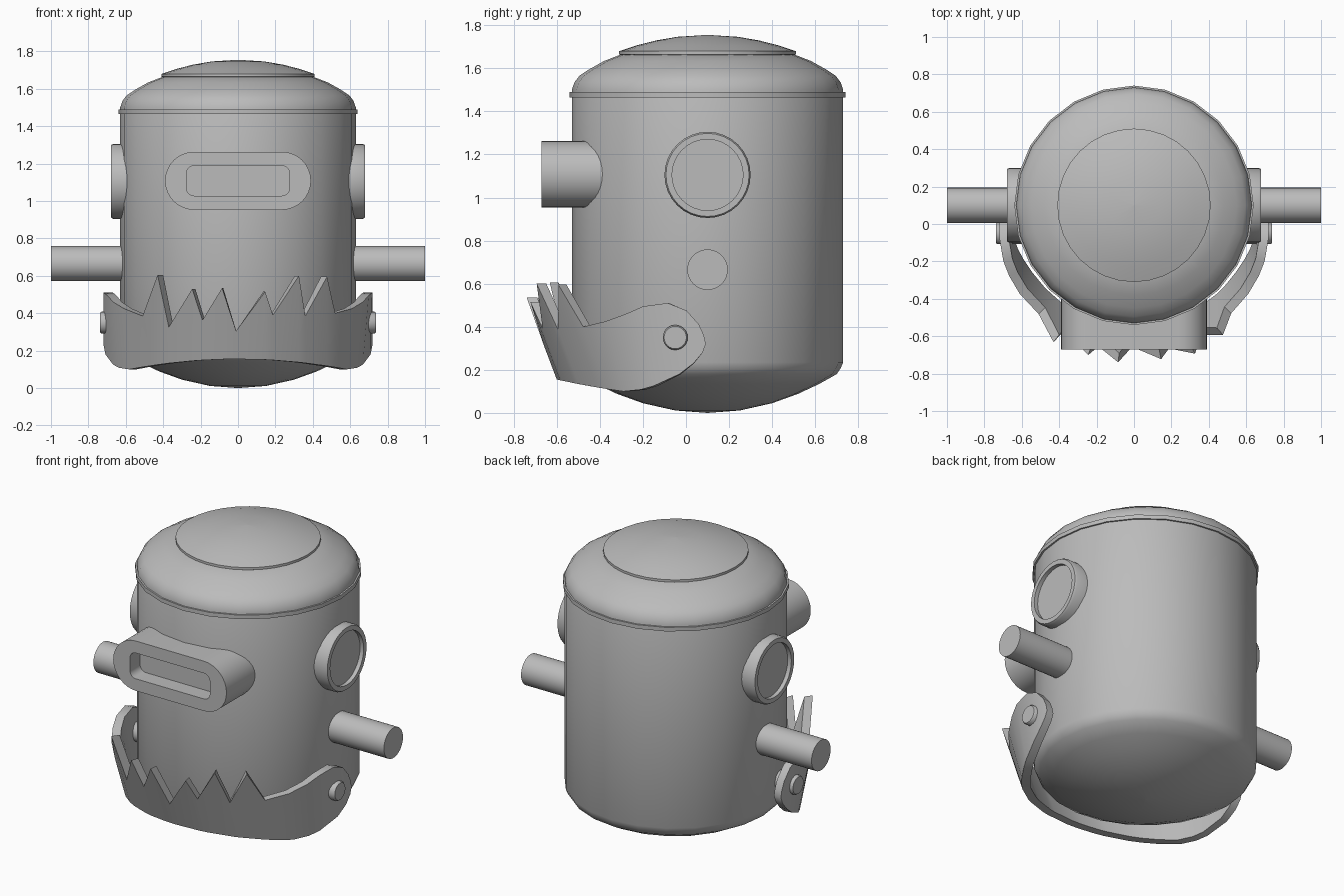
import bpy, bmesh
from math import sin, cos, asin, pi, radians
from mathutils import Matrix, Vector

if "Cube" in bpy.data.objects:
    bpy.data.objects.remove(bpy.data.objects["Cube"])

metal = bpy.data.materials.new("grey_metal")
metal.use_nodes = True
GREY = (0.5, 0.5, 0.5, 1)
metal.diffuse_color = GREY
metal.node_tree.nodes["Principled BSDF"].inputs["Base Color"].default_value = GREY


def loft(name, loops, matrix=Matrix(), angle=40):
    """Skin a row of equal closed loops and cap both ends."""
    bm = bmesh.new()
    rows = [[bm.verts.new(matrix @ Vector(p)) for p in loop] for loop in loops]
    n = len(rows[0])
    for a, b in zip(rows, rows[1:]):
        for i in range(n):
            j = (i + 1) % n
            bm.faces.new((a[i], a[j], b[j], b[i]))
    bm.faces.new(rows[0])
    bm.faces.new(rows[-1])
    bmesh.ops.remove_doubles(bm, verts=bm.verts, dist=0.0005)
    bmesh.ops.recalc_face_normals(bm, faces=bm.faces)
    mesh = bpy.data.meshes.new(name)
    bm.to_mesh(mesh)
    bm.free()
    mesh.materials.append(metal)
    obj = bpy.data.objects.new(name, mesh)
    bpy.context.collection.objects.link(obj)
    bpy.ops.object.select_all(action="DESELECT")
    obj.select_set(True)
    bpy.context.view_layer.objects.active = obj
    bpy.ops.object.shade_smooth_by_angle(angle=radians(angle))
    return obj


def lathe(name, profile, sides, matrix):
    """Turn (radius, height) pairs around the local z axis."""
    loops = [[(r * cos(2 * pi * i / sides), r * sin(2 * pi * i / sides), h)
              for i in range(sides)] for r, h in profile]
    return loft(name, loops, matrix)


def rounded_rect(w, h, r, y, z, steps=8):
    """Rounded rectangle facing -y, from half width, half height, radius."""
    pts = []
    for k, (sx, sz) in enumerate([(1, 1), (-1, 1), (-1, -1), (1, -1)]):
        for i in range(steps + 1):
            a = (k + i / steps) * pi / 2
            pts.append((sx * (w - r) + r * cos(a), y, z + sz * (h - r) + r * sin(a)))
    return pts


# Body: domed bottom, straight wall, seam ring, shoulder
CENTRE = Matrix.Translation((0, 0.1, 0))
bottom = [(r, 0.5 * r * r) for r in (0.001, 0.15, 0.3, 0.42, 0.52, 0.6)]
shoulder = [(0.63, 1.5), (0.618, 1.535), (0.595, 1.565), (0.55, 1.595),
            (0.48, 1.634), (0.4, 1.665), (0.001, 1.68)]
lathe("body", bottom + [(0.617, 0.205), (0.63, 0.235)] + shoulder, 24, CENTRE)
lathe("seam_ring", [(0.6, 1.465), (0.64, 1.465), (0.64, 1.49), (0.6, 1.49)], 24, CENTRE)

# Top cap: shallow dome on a thin rim
dome = [(r, 1.755 - 0.45 * r * r) for r in (0.41, 0.33, 0.24, 0.14, 0.001)]
lathe("top_cap", [(0.4, 1.66), (0.41, 1.665)] + dome, 32, CENTRE)

# Ears, arms and jaw hinge bolts on both sides
for side, s in (("left", 1), ("right", -1)):
    def sideways(y, z):
        return Matrix.Translation((0, y, z)) @ Matrix.Rotation(s * pi / 2, 4, "Y")
    lathe(side + "_ear", [(0.2, 0.55), (0.2, 0.668), (0.193, 0.68), (0.165, 0.68),
                          (0.165, 0.655), (0.001, 0.655)], 32, sideways(0.1, 1.105))
    lathe(side + "_arm", [(0.094, 0.55), (0.094, 1)], 32, sideways(0.1, 0.665))
    lathe(side + "_hinge_bolt", [(0.058, 0.6), (0.058, 0.73), (0.052, 0.738)],
          24, sideways(-0.05, 0.35))

# Eye visor: tube with a recessed slot
EYE_Z = 1.108
loft("eye_visor", [rounded_rect(0.39, 0.155, 0.155, -0.3, EYE_Z),
                   rounded_rect(0.39, 0.155, 0.155, -0.67, EYE_Z),
                   rounded_rect(0.275, 0.08, 0.04, -0.67, EYE_Z),
                   rounded_rect(0.275, 0.08, 0.04, -0.57, EYE_Z)])


# Jaw: curved plate leaning forward, with a ragged toothed edge
def jaw_point(angle, z, inset):
    y = 0.1 - (0.7 - inset) * cos(angle) - 0.38 * (z - 0.155)
    return ((0.72 - inset) * sin(angle), y, z)


def jaw_column(top_angle, top, low_angle, low):
    return [jaw_point(low_angle, low, 0), jaw_point(top_angle, top, 0),
            jaw_point(top_angle, top, 0.05), jaw_point(low_angle, low, 0.05)]


# Hinge arm as top angle, top height, bottom angle, bottom height
arm = [(95, 0.36, 94.5, 0.32), (94.7, 0.41, 92, 0.28), (92, 0.475, 87, 0.23),
       (86, 0.51, 80, 0.18), (76, 0.495, 68, 0.125), (68, 0.46, 62, 0.108),
       (58, 0.425, 54, 0.1)]
teeth = [(-0.51, 0.385), (-0.43, 0.605), (-0.37, 0.326), (-0.245, 0.53),
         (-0.19, 0.363), (-0.085, 0.535), (-0.01, 0.305), (0.145, 0.515),
         (0.187, 0.39), (0.326, 0.6), (0.36, 0.385), (0.476, 0.595), (0.52, 0.4)]
columns = [jaw_column(-radians(a), t, -radians(b), l) for a, t, b, l in arm]
for x, z in teeth:
    a = asin(x / 0.72)
    columns.append(jaw_column(a, z, a, 0.155 - 0.163 * x * x))
columns += [jaw_column(radians(a), t, radians(b), l) for a, t, b, l in reversed(arm)]
loft("toothed_jaw", columns)
